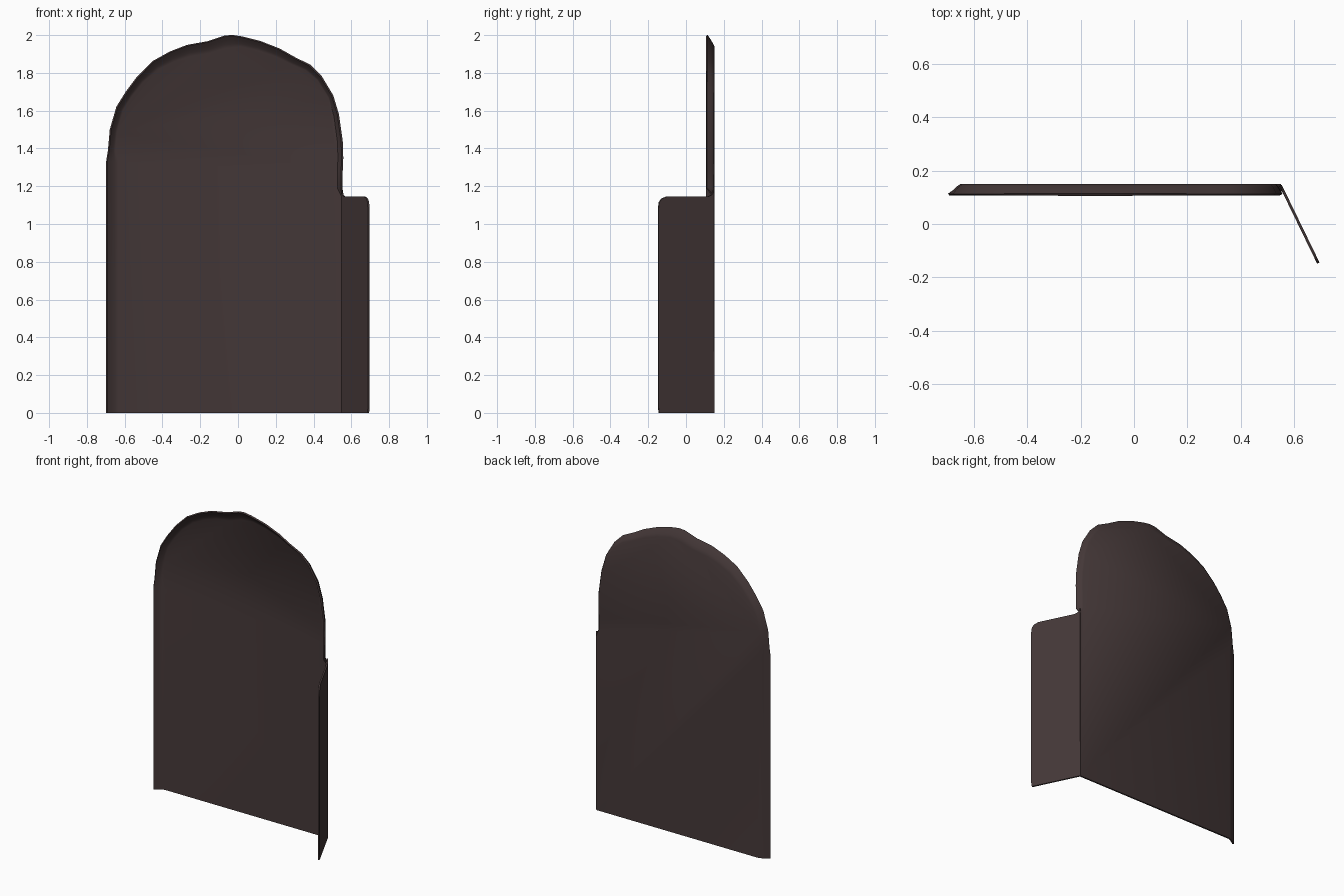
import bpy
import bmesh
import math
from mathutils import Vector

default_cube = bpy.data.objects.get("Cube")
if default_cube:
    bpy.data.objects.remove(default_cube, do_unlink=True)

THICKNESS = 0.01
BACK_Y = 0.145      # plane of the flat panel
RIM_Y = 0.11        # front lip of the rim
HINGE_X = 0.55
WING_TOP = 1.145

# One dark brown for the whole sheet
brown = bpy.data.materials.new("dark_brown")
brown.use_nodes = True
colour = (0.058, 0.039, 0.039, 1.0)
brown.diffuse_color = colour
shader = next(n for n in brown.node_tree.nodes if n.type == "BSDF_PRINCIPLED")
shader.inputs["Base Color"].default_value = colour
shader.inputs["Roughness"].default_value = 0.8


def finish(name, bm):
    """Turn a bmesh sheet into a thin, smooth-shaded solid object."""
    bmesh.ops.remove_doubles(bm, verts=bm.verts, dist=0.0005)
    bmesh.ops.recalc_face_normals(bm, faces=bm.faces)
    mesh = bpy.data.meshes.new(name)
    bm.to_mesh(mesh)
    bm.free()
    mesh.materials.append(brown)
    obj = bpy.data.objects.new(name, mesh)
    bpy.context.collection.objects.link(obj)
    bpy.ops.object.select_all(action="DESELECT")
    obj.select_set(True)
    bpy.context.view_layer.objects.active = obj
    solid = obj.modifiers.new("thickness", "SOLIDIFY")
    solid.thickness = THICKNESS
    solid.offset = 0
    bpy.ops.object.modifier_apply(modifier=solid.name)
    bpy.ops.object.shade_smooth_by_angle(angle=math.radians(50))
    return obj


# Outline of the arched panel in x and z, from bottom right over the top
outline = [
    (-.695, 0), (-.695, 1.33), (-.685, 1.39), (-.675, 1.5), (-.64, 1.62),
    (-.59, 1.7), (-.53, 1.78), (-.45, 1.86), (-.36, 1.91), (-.27, 1.945),
    (-.16, 1.965), (-.07, 1.995), (-.03, 1.998), (.02, 1.99), (.12, 1.965),
    (.22, 1.925), (.3, 1.88), (.38, 1.84), (.44, 1.78), (.5, 1.68),
    (.53, 1.58), (.55, 1.44), (.553, 1.35), (HINGE_X, 1.28),
    (HINGE_X, 1.19), (HINGE_X, WING_TOP), (HINGE_X, 0),
]


def rim_size(x, z):
    """Width and depth of the forward-turned rim at an outline point."""
    if x > 0.5 and z <= WING_TOP:
        return 0.0, 0.0
    depth = BACK_Y - RIM_Y
    if z < 1.35 and x < 0:
        return 0.062, depth
    crown = max(0.0, (z - 1.75) / 0.25)
    side = 0.035 if x < 0 else 0.022
    return side + 0.03 * crown, depth


def rim_point(x, z, t):
    """Point on the rim: t=0 at the outer lip, t=1 where it meets the panel."""
    width, depth = rim_size(x, z)
    inward = Vector((-0.07 - x, 0, min(0, 1.3 - z))).normalized()
    rise = math.sin(t * math.pi / 2) * 0.5 + t * 0.5
    lip = Vector((x, BACK_Y - depth, z))
    return lip + inward * width * t + Vector((0, depth * rise, 0))


# Back panel: rounded rim strips around one flat arched face
bm = bmesh.new()
rings = [[bm.verts.new(rim_point(x, z, t)) for x, z in outline]
         for t in (0, 0.33, 0.67, 1)]
for outer, inner in zip(rings, rings[1:]):
    for i in range(len(outline) - 1):
        bm.faces.new((outer[i], outer[i + 1], inner[i + 1], inner[i]))
bm.faces.new(rings[-1])
finish("back_panel", bm)

# Left wing: angled side sheet with a rounded front top corner
hinge = Vector((HINGE_X, BACK_Y, 0))
edge = Vector((0.692, -0.147, 0))
wing_profile = [(0, 0), (0.985, 0), (1, 0.03), (1, 1.08), (0.985, 1.115),
                (0.94, 1.135), (0.85, WING_TOP), (0.1, WING_TOP),
                (0.03, 1.155), (0, 1.18)]
bm = bmesh.new()
bm.faces.new([bm.verts.new(hinge.lerp(edge, t) + Vector((0, 0, z)))
              for t, z in wing_profile])
finish("left_wing", bm)
